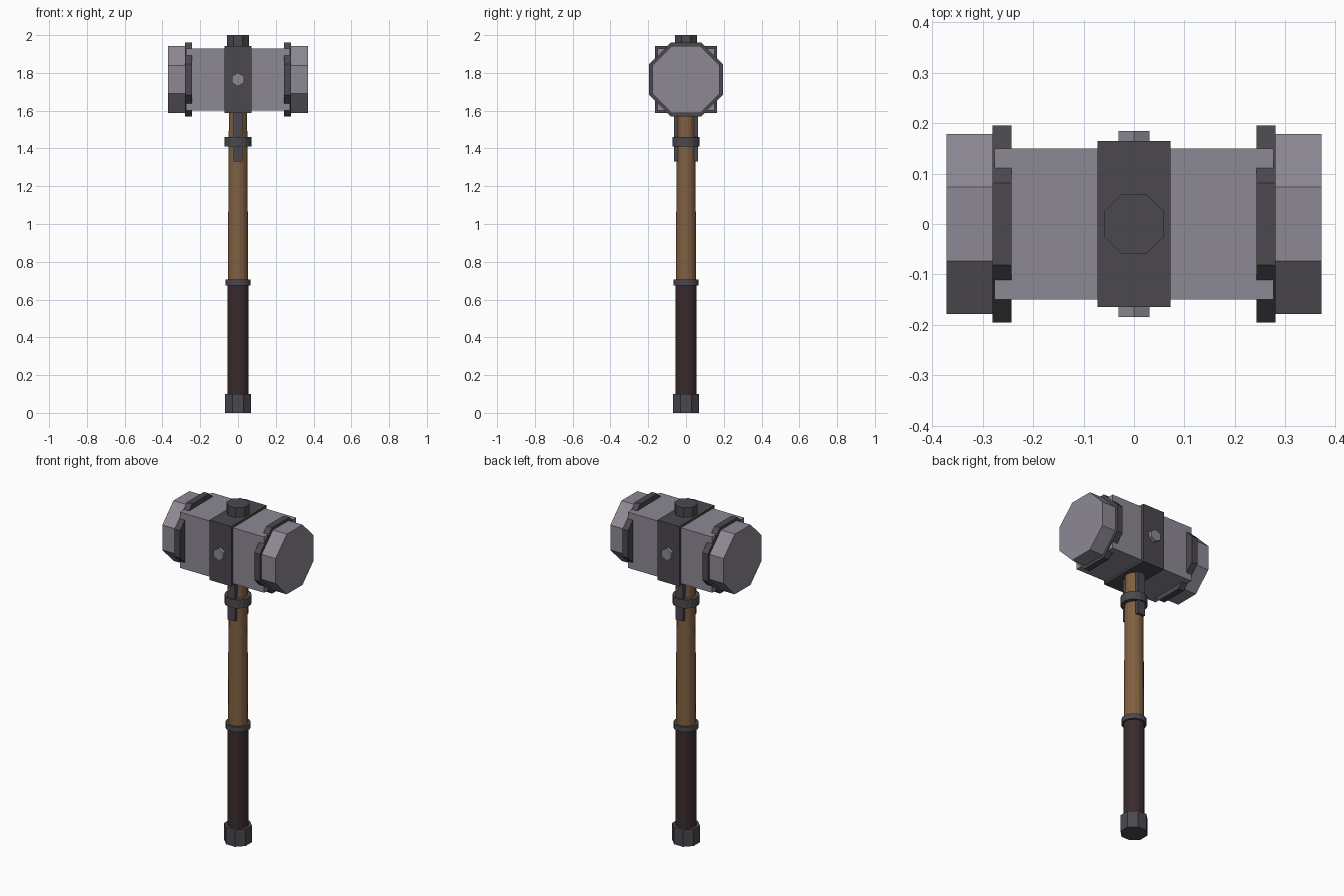
import bpy, bmesh, math

if "Cube" in bpy.data.objects:
    bpy.data.objects.remove(bpy.data.objects["Cube"])


def material(name, rgb):
    m = bpy.data.materials.new(name)
    m.diffuse_color = (*rgb, 1)
    m.use_nodes = True
    m.node_tree.nodes["Principled BSDF"].inputs["Base Color"].default_value = m.diffuse_color
    return m


STEEL = material("light steel", (0.27, 0.25, 0.295))
IRON = material("dark iron", (0.072, 0.066, 0.078))
WOOD = material("brown wood", (0.22, 0.118, 0.052))
GRIP = material("dark leather", (0.042, 0.025, 0.025))
HEAD_Z = 1.765


def finish(name, bm, mat):
    bmesh.ops.recalc_face_normals(bm, faces=bm.faces)
    me = bpy.data.meshes.new(name)
    bm.to_mesh(me)
    bm.free()
    me.materials.append(mat)
    ob = bpy.data.objects.new(name, me)
    bpy.context.collection.objects.link(ob)
    return ob


def prism(name, sides, axis, rings, mat, cz=0.0):
    """Capped prism along an axis; rings = (position, flat-to-centre distance)."""
    bm = bmesh.new()
    loops = []
    for pos, apothem in rings:
        r = apothem / math.cos(math.pi / sides)
        loop = []
        for i in range(sides):
            a = (i + 0.5) * 2 * math.pi / sides
            u, v = r * math.cos(a), r * math.sin(a)
            co = {"x": (pos, u, v + cz), "y": (u, pos, v + cz), "z": (u, v, pos)}[axis]
            loop.append(bm.verts.new(co))
        loops.append(loop)
    for lo, hi in zip(loops, loops[1:]):
        for i in range(sides):
            j = (i + 1) % sides
            bm.faces.new((lo[i], lo[j], hi[j], hi[i]))
    bm.faces.new(loops[0])
    bm.faces.new(loops[-1])
    return finish(name, bm, mat)


def box(name, lo, hi, mat):
    bm = bmesh.new()
    bmesh.ops.create_cube(bm, size=1)
    for v in bm.verts:
        v.co = [(a + b) / 2 + c * (b - a) for a, b, c in zip(lo, hi, v.co)]
    return finish(name, bm, mat)


# Handle: pommel, leather grip, ring and tapered wooden shaft
prism("pommel", 8, "z", [(0, 0.07), (0.1, 0.07)], IRON)
prism("grip", 16, "z", [(0.09, 0.056), (0.69, 0.056)], GRIP)
prism("grip_ring", 16, "z", [(0.675, 0.067), (0.705, 0.067)], IRON)
prism("shaft", 16, "z", [(0.68, 0.054), (1.65, 0.048)], WOOD)
prism("neck_ring", 16, "z", [(1.41, 0.072), (1.46, 0.072)], IRON)

# Straps running down the front and back of the shaft
for s, side in ((-1, "front"), (1, "back")):
    y = sorted((s * 0.035, s * 0.063))
    box(side + "_strap", (-0.025, y[0], 1.33), (0.025, y[1], 1.62), IRON)

# Head block with its centre band
box("head_block", (-0.276, -0.15, 1.6), (0.276, 0.15, 1.93), STEEL)
box("centre_band", (-0.072, -0.164, 1.588), (0.072, 0.164, 1.943), IRON)

# Octagonal collars and striking caps at both ends
for s, side in ((-1, "left"), (1, "right")):
    prism(side + "_collar", 8, "x", [(s * 0.243, 0.195), (s * 0.28, 0.195)], IRON, HEAD_Z)
    prism(side + "_cap", 8, "x", [(s * 0.27, 0.178), (s * 0.371, 0.178)], STEEL, HEAD_Z)

# Hexagonal cross bolt and octagonal top knob
prism("cross_bolt", 6, "y", [(-0.184, 0.031), (0.184, 0.031)], STEEL, HEAD_Z)
prism("top_knob", 8, "z", [(1.93, 0.059), (2.0, 0.059)], IRON)
